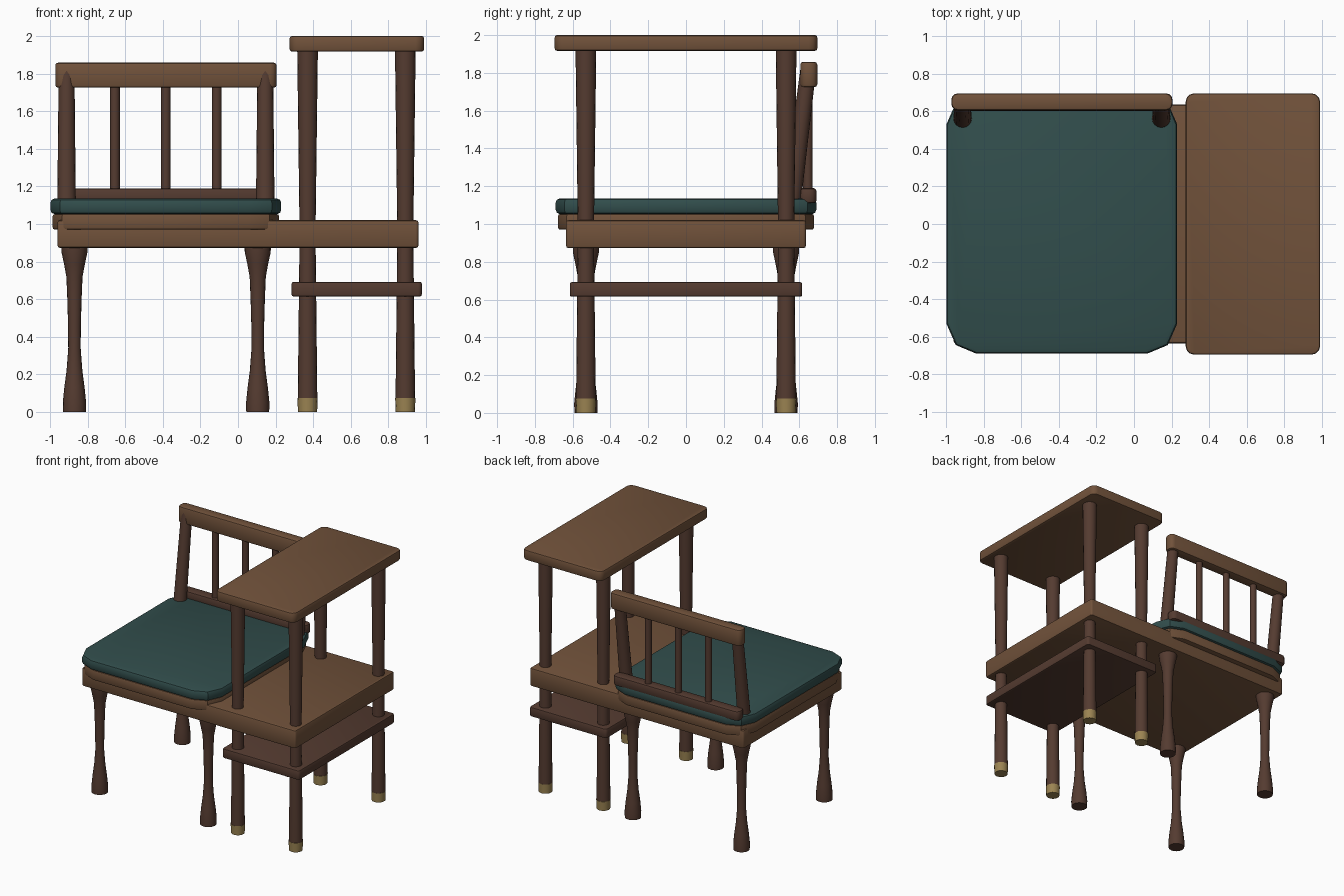
import bpy, bmesh, math
from mathutils import Vector

if "Cube" in bpy.data.objects:
    bpy.data.objects.remove(bpy.data.objects["Cube"])


def material(name, rgb):
    m = bpy.data.materials.new(name)
    m.diffuse_color = (*rgb, 1)
    m.use_nodes = True
    m.node_tree.nodes["Principled BSDF"].inputs["Base Color"].default_value = m.diffuse_color
    return m


WOOD = material("warm_wood", (0.165, 0.084, 0.043))
DARK = material("dark_wood", (0.09, 0.044, 0.03))
TEAL = material("teal_fabric", (0.031, 0.075, 0.072))
BRASS = material("brass", (0.33, 0.23, 0.085))


def finish(name, bm, mat):
    bmesh.ops.recalc_face_normals(bm, faces=bm.faces)
    me = bpy.data.meshes.new(name)
    bm.to_mesh(me)
    bm.free()
    ob = bpy.data.objects.new(name, me)
    bpy.context.collection.objects.link(ob)
    me.materials.append(mat)
    bpy.ops.object.select_all(action='DESELECT')
    bpy.context.view_layer.objects.active = ob
    ob.select_set(True)
    bpy.ops.object.shade_smooth_by_angle(angle=math.radians(35))
    return ob


def slab(name, outline, z0, z1, mat, edge):
    """Extruded outline with softly rounded top and bottom edges."""
    bm = bmesh.new()
    base = bm.faces.new([bm.verts.new((x, y, z0)) for x, y in outline])
    ext = bmesh.ops.extrude_face_region(bm, geom=[base])
    bmesh.ops.translate(bm, vec=(0, 0, z1 - z0),
                        verts=[v for v in ext["geom"] if isinstance(v, bmesh.types.BMVert)])
    rims = [e for e in bm.edges if abs(e.verts[0].co.z - e.verts[1].co.z) < 1e-5]
    bmesh.ops.bevel(bm, geom=rims, offset=edge, segments=2, profile=0.5, affect='EDGES')
    return finish(name, bm, mat)


def rounded_rect(x0, x1, y0, y1, r, n=3):
    pts = []
    for i, (cx, cy) in enumerate([(x1 - r, y1 - r), (x0 + r, y1 - r), (x0 + r, y0 + r), (x1 - r, y0 + r)]):
        for k in range(n + 1):
            a = math.pi / 2 * (i + k / n)
            pts.append((cx + r * math.cos(a), cy + r * math.sin(a)))
    return pts


def seat_outline(inset):
    """Seat shape with broad two-step cut corners."""
    hx, hy, cx = 0.614 - inset, 0.69 - inset, -0.384
    q = [(hx, hy - 0.16), (hx - 0.05, hy - 0.046), (hx - 0.16, hy)]
    q += [(-x, y) for x, y in reversed(q)]
    q += [(x, -y) for x, y in reversed(q)]
    return [(cx + x, y) for x, y in q]


def turned(name, base, profile, mat, sides=16, shear=0.0):
    """Lathe a (radius, z) profile about a vertical axis; shear leans it in y."""
    bm = bmesh.new()
    rings = []
    for r, z in profile:
        rings.append([bm.verts.new(Vector((base[0] + r * math.cos(a),
                                           base[1] + r * math.sin(a) + shear * (z - profile[0][1]), z)))
                      for a in (2 * math.pi * i / sides for i in range(sides))])
    for lo, hi in zip(rings, rings[1:]):
        for i in range(sides):
            j = (i + 1) % sides
            bm.faces.new((lo[i], lo[j], hi[j], hi[i]))
    bm.faces.new(rings[0][::-1])
    bm.faces.new(rings[-1])
    return finish(name, bm, mat)


# Boards: platform, raised table top, lower shelf
slab("platform", rounded_rect(-0.96, 0.96, -0.635, 0.635, 0.015), 0.873, 1.02, WOOD, 0.012)
slab("table_top", rounded_rect(0.275, 0.99, -0.695, 0.695, 0.045), 1.917, 2.0, WOOD, 0.012)
slab("lower_shelf", rounded_rect(0.285, 0.978, -0.615, 0.615, 0.02), 0.615, 0.692, DARK, 0.01)

# Seat frame and cushion
slab("seat_frame", seat_outline(0.012), 0.97, 1.053, WOOD, 0.012)
slab("seat_cushion", seat_outline(0.0), 1.053, 1.135, TEAL, 0.022)

# Turned legs under the seat
leg_profile = [(0.061, 0), (0.062, 0.05), (0.054, 0.13), (0.042, 0.22), (0.033, 0.34), (0.034, 0.46),
               (0.038, 0.6), (0.043, 0.72), (0.056, 0.79), (0.069, 0.85), (0.07, 0.89)]
for y, fb in ((-0.53, "front"), (0.53, "back")):
    for x, lr in ((-0.87, "left"), (0.105, "right")):
        turned(f"{fb}_{lr}_turned_leg", (x, y), leg_profile, DARK)
    # Table legs, brass feet and upper posts
    for x, lr in ((0.37, "inner"), (0.89, "outer")):
        turned(f"{fb}_{lr}_brass_foot", (x, y), [(0.051, 0), (0.054, 0.075)], BRASS)
        turned(f"{fb}_{lr}_table_leg", (x, y), [(0.052, 0.07), (0.043, 0.89)], DARK)
        turned(f"{fb}_{lr}_table_post", (x, y), [(0.043, 1.0), (0.055, 1.93)], DARK)

# Backrest: rails, leaning posts and upright spindles
slab("back_top_rail", rounded_rect(-0.972, 0.205, 0.605, 0.695, 0.035), 1.725, 1.858, WOOD, 0.014)
slab("back_lower_rail", rounded_rect(-0.95, 0.182, 0.6, 0.69, 0.035), 1.11, 1.19, DARK, 0.014)
for x, lr in ((-0.912, "left"), (0.145, "right")):
    turned(f"back_post_{lr}", (x, 0.55), [(0.05, 1.04), (0.042, 1.815)], DARK, shear=0.125)
for i, x in enumerate((-0.655, -0.384, -0.113)):
    turned(f"back_spindle_{i + 1}", (x, 0.645), [(0.026, 1.15), (0.026, 1.76)], DARK, sides=12)
